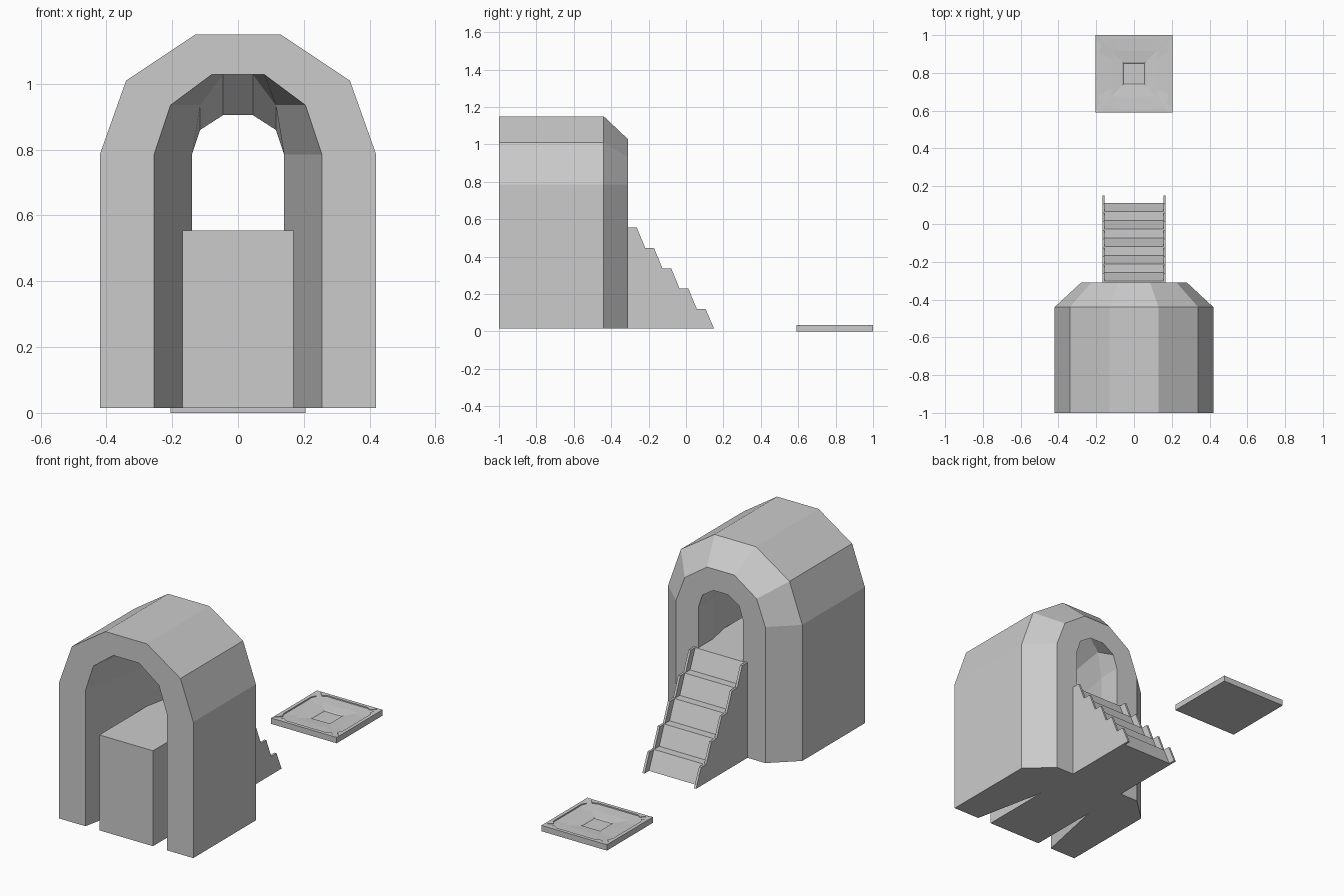
import bpy, bmesh

if "Cube" in bpy.data.objects:
    bpy.data.objects.remove(bpy.data.objects["Cube"])

BASE = 0.015


def finish(name, bm):
    bmesh.ops.remove_doubles(bm, verts=bm.verts[:], dist=1e-5)
    bmesh.ops.recalc_face_normals(bm, faces=bm.faces[:])
    mesh = bpy.data.meshes.new(name)
    bm.to_mesh(mesh)
    bm.free()
    ob = bpy.data.objects.new(name, mesh)
    bpy.context.collection.objects.link(ob)
    return ob


def bridge(bm, a, b, closed=False):
    n = len(a)
    for i in range(n if closed else n - 1):
        j = (i + 1) % n
        bm.faces.new((a[i], a[j], b[j], b[i]))


def arch_loop(bm, y, half):
    """Mirrored arch outline from three half points plus a foot."""
    pts = [(half[0][0], BASE)] + half
    pts = pts + [(-x, z) for x, z in reversed(pts)]
    return [bm.verts.new((x, y, z)) for x, z in pts]


def prism(name, profile, x0, x1):
    """Extrude a (y, z) outline along x."""
    bm = bmesh.new()
    a = [bm.verts.new((x0, y, z)) for y, z in profile]
    b = [bm.verts.new((x1, y, z)) for y, z in profile]
    bridge(bm, a, b, True)
    bm.faces.new(a)
    bm.faces.new(b)
    return finish(name, bm)


# Arch shell: outer loops front to back, then inner loops back to front
outer = [(0.42, 0.785), (0.34, 1.01), (0.13, 1.15)]
outer_back = [(0.28, 0.785), (0.225, 0.93), (0.085, 1.027)]
inner = [(0.255, 0.785), (0.205, 0.935), (0.08, 1.028)]
inner_mid = [(0.14, 0.785), (0.115, 0.935), (0.045, 1.028)]
inner_back = [(0.14, 0.785), (0.115, 0.86), (0.045, 0.905)]
bm = bmesh.new()
loops = [arch_loop(bm, y, h) for y, h in (
    (-1, outer), (-0.44, outer), (-0.31, outer_back),
    (-0.31, inner_back), (-0.44, inner_mid), (-1, inner))]
for i in range(len(loops)):
    bridge(bm, loops[i], loops[(i + 1) % len(loops)])
for k in (0, -1):  # undersides of the two legs
    bm.faces.new([lp[k] for lp in loops])
finish("arch_shell", bm)

# Raised floor running through the arch
W = 0.168
prism("raised_floor", [(-1, BASE), (-1, 0.555), (-0.31, 0.555), (-0.31, BASE)], -W, W)

# Stairs: raked steps between two thin stringers
steps = []
for i in range(5):
    y, z = -0.31 + 0.092 * i, 0.555 - 0.109 * i
    steps += [(y, z), (y + 0.047, z)]
steps.append((0.15, BASE))
prism("stringer_left", steps + [(-0.31, BASE)], -W, -W + 0.013)
prism("stringer_right", steps + [(-0.31, BASE)], W - 0.013, W)
treads = [(max(y - 0.04, -0.31), z) for y, z in steps]
prism("stair_treads", treads + [(-0.31, BASE)], -W + 0.013, W - 0.013)

# Floor plate: shallow dished square with raised corners
CY = 0.795
R = 0.205


def turn(x, y, k):
    for _ in range(k):
        x, y = -y, x
    return x, y


def plate_ring(bm, r, t, z_corner, z_side):
    ring = []
    for k in range(4):
        for u, z in ((-r, z_corner), (-t, z_side), (t, z_side)):
            x, y = turn(u, -r, k)
            ring.append(bm.verts.new((x, CY + y, z)))
    return ring


bm = bmesh.new()
rings = [plate_ring(bm, *a) for a in (
    (R, 0.12, 0, 0), (R, 0.12, 0.034, 0.027), (0.12, 0.08, 0.023, 0.023),
    (0.06, 0.04, 0.017, 0.017), (0.055, 0.035, 0.013, 0.013))]
for a, b in zip(rings, rings[1:]):
    bridge(bm, a, b, True)
bm.faces.new(rings[0])
bm.faces.new(rings[-1])
finish("plate_base", bm)

# Four raised trapezoid trims along the plate edges
bm = bmesh.new()
for k in range(4):
    both = []
    for z in (0.01, 0.033):
        pts = [turn(x, y, k) for x, y in
               ((-0.185, -R), (0.185, -R), (0.15, -0.17),
                (0.125, -0.185), (-0.125, -0.185), (-0.15, -0.17))]
        both.append([bm.verts.new((x, CY + y, z)) for x, y in pts])
    bridge(bm, both[0], both[1], True)
    for f in both:
        bm.faces.new(f)
finish("plate_trim", bm)
